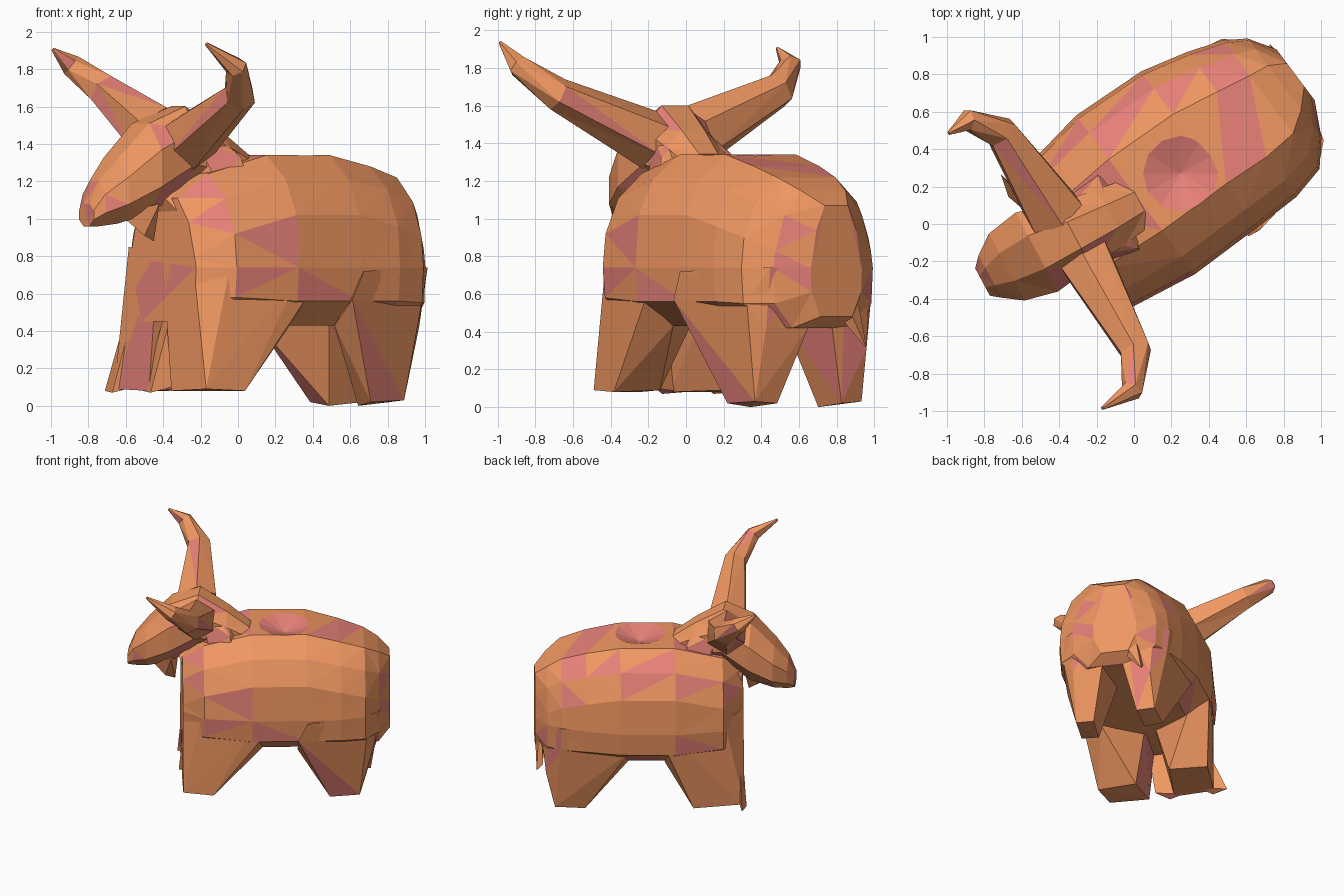
import bpy, bmesh, math, random
from mathutils import Vector

if "Cube" in bpy.data.objects:
    bpy.data.objects.remove(bpy.data.objects["Cube"])

random.seed(4)


def material(name, rgb):
    m = bpy.data.materials.new(name)
    m.diffuse_color = (*rgb, 1)
    m.use_nodes = True
    m.node_tree.nodes["Principled BSDF"].inputs["Base Color"].default_value = m.diffuse_color
    return m


TAN = material("tan_hide", (0.87, 0.31, 0.12))
PINK = material("pink_hide", (0.80, 0.22, 0.19))


def world(u, v, z):
    """Body frame (u to the rear, v to the left) turned into the model frame."""
    return Vector((0.8 * u - 0.6 * v, 0.6 * u + 0.8 * v, z))


def finish(name, bm, pink=0.15):
    bmesh.ops.recalc_face_normals(bm, faces=bm.faces)
    for f in bm.faces:
        f.material_index = int(random.random() < pink)
    me = bpy.data.meshes.new(name)
    bm.to_mesh(me)
    bm.free()
    me.materials.append(TAN)
    me.materials.append(PINK)
    ob = bpy.data.objects.new(name, me)
    bpy.context.collection.objects.link(ob)
    return ob


def loft(name, rings, pink=0.15):
    bm = bmesh.new()
    vs = [[bm.verts.new(p) for p in r] for r in rings]
    n = len(rings[0])
    for a, b in zip(vs, vs[1:]):
        for i in range(n):
            j = (i + 1) % n
            bm.faces.new((a[i], a[j], b[j], b[i]))
    bm.faces.new(vs[0])
    bm.faces.new(vs[-1])
    bmesh.ops.triangulate(bm, faces=bm.faces)
    return finish(name, bm, pink)


def hull(name, pts, pink=0.15):
    bm = bmesh.new()
    for p in pts:
        bm.verts.new(p)
    bmesh.ops.convex_hull(bm, input=bm.verts)
    for v in [v for v in bm.verts if not v.link_faces]:
        bm.verts.remove(v)
    return finish(name, bm, pink)


def ring(c, side, up, a, b, n):
    return [c + side * a * math.cos(t) + up * b * math.sin(t)
            for t in (2 * math.pi * (i + 0.5) / n for i in range(n))]


# Body: half profile mirrored at each station (u, centre v, half width, top, bottom)
def body_ring(u, c, w, t, b):
    half = [(0.45 * w, t - 0.01), (0.78 * w, t - 0.14), (0.96 * w, t - 0.33),
            (w, 0.74), (0.97 * w, b + 0.13), (0.62 * w, b)]
    return ([world(u, c + x, z) for x, z in half]
            + [world(u, c - x, z) for x, z in reversed(half)])


stations = [(-0.43, 0.10, 0.30, 1.12, 0.45), (-0.27, 0.12, 0.47, 1.25, 0.45),
            (0.10, 0.12, 0.53, 1.35, 0.43), (0.52, 0.11, 0.52, 1.35, 0.43),
            (0.78, 0.08, 0.485, 1.29, 0.43), (0.97, 0.07, 0.43, 1.23, 0.42),
            (1.08, 0.10, 0.33, 1.16, 0.42), (1.17, 0.12, 0.17, 1.08, 0.48)]
body = loft("body", [body_ring(*s) for s in stations])

# Round shallow dish sunk in the back
DISH = Vector((0.25, 0.27, 1.27))
bm = bmesh.new()
bmesh.ops.create_cone(bm, cap_ends=True, segments=12, radius1=0.004, radius2=0.57, depth=0.2)
bmesh.ops.translate(bm, verts=bm.verts, vec=DISH + Vector((0, 0, 0.1)))
cutter = finish("dish_cutter", bm)
cutter.hide_render = True
mod = body.modifiers.new("dish", "BOOLEAN")
mod.operation, mod.object, mod.solver = "DIFFERENCE", cutter, "EXACT"
bpy.context.view_layer.objects.active = body
bpy.ops.object.modifier_apply(modifier=mod.name)
bpy.data.objects.remove(cutter)
for f in body.data.polygons:
    if (f.center - DISH).xy.length < 0.19 and f.normal.z > 0.3 and 1.2 < f.center.z < 1.335:
        f.material_index = 1

# Legs: broad thighs tapering to small feet; the left feet stand further back
front = [(-0.43, 0.28, 0.85), (-0.43, 0.02, 0.80), (-0.28, 0.44, 0.80), (0.12, 0.52, 0.72),
         (0.16, 0.51, 0.57), (0.18, 0.34, 0.43), (0.0, 0.02, 0.55),
         (-0.43, 0.41, 0.09), (-0.20, 0.45, 0.08), (-0.43, 0.10, 0.08), (-0.19, 0.15, 0.09)]
rear = [(0.45, 0.50, 0.57), (0.45, 0.34, 0.43), (0.52, 0.51, 0.72), (0.97, 0.43, 0.74),
        (0.98, 0.41, 0.55), (1.08, 0.33, 0.74), (1.14, 0.12, 0.74), (1.03, 0.32, 0.42),
        (1.08, 0.08, 0.42), (0.7, 0.04, 0.46),
        (0.70, 0.33, 0.02), (0.93, 0.32, 0.03), (0.72, 0.19, 0.0), (0.94, 0.18, 0.02)]
for side, s in (("right", -1), ("left", 1)):
    fs, rs = (0.16, 0.09) if s > 0 else (0, 0)
    hull("front_leg_" + side,
         [world(u + (fs if z < 0.1 and u > -0.3 else 0), 0.12 + s * v, z) for u, v, z in front])
    pts = [world(u + (rs if z < 0.1 else 0), 0.08 + s * v, z) for u, v, z in rear]
    if s > 0:
        pts.append(world(1.09, 0.38, 0.31))
    hull("rear_leg_" + side, pts)

# Hair tufts over the front feet
for name, v in (("inner", -0.22), ("outer", 0.12)):
    hull("foot_tuft_" + name, [world(u, v + w, z) for u, w, z in
         [(-0.41, 0.22, 0.6), (-0.40, 0.36, 0.45), (-0.38, 0.30, 0.1),
          (-0.45, 0.40, 0.07), (-0.41, 0.52, 0.08)]], 0.3)

# Tail tuft at the rear
hull("tail", [world(*p) for p in
     [(1.13, 0.05, 0.80), (1.13, 0.24, 0.80), (1.17, 0.16, 0.6), (1.10, 0.12, 0.55),
      (1.16, 0.33, 0.31), (1.11, 0.33, 0.36)]], 0)

# Head and neck: muzzle to shoulder (x, y, z, half width, half height)
P, UP = Vector((0.47, -0.88, 0)), Vector((0, 0, 1))
head = [(-0.81, -0.31, 1.02, 0.09, 0.065), (-0.77, -0.28, 1.08, 0.14, 0.13),
        (-0.68, -0.23, 1.15, 0.22, 0.19),
        (-0.52, -0.15, 1.27, 0.26, 0.26), (-0.32, -0.06, 1.38, 0.21, 0.24),
        (-0.12, 0.04, 1.32, 0.18, 0.16), (0.03, 0.12, 1.26, 0.15, 0.09)]
loft("head", [ring(Vector(h[:3]), P, UP, h[3], h[4], 8) for h in head])

hull("neck", [Vector(p) for p in
     [(-0.52, -0.02, 1.1), (-0.38, -0.25, 1.1), (-0.52, 0.03, 0.95), (-0.26, -0.32, 0.97),
      (-0.05, -0.18, 1.2), (-0.30, 0.22, 1.2), (-0.2, 0.0, 1.35)]])
hull("beard", [Vector(p) for p in
     [(-0.64, -0.28, 1.03), (-0.5, -0.08, 1.06), (-0.42, -0.3, 1.08),
      (-0.45, -0.2, 0.88), (-0.5, -0.26, 0.91)]], 0)


# Ears and horns
def ear(name, s):
    c, back = Vector((-0.30, -0.05, 0)), Vector((0.88, 0.47, 0))
    pts = [(0.0, 0.12, 1.22), (0.0, 0.14, 1.44), (0.12, 0.12, 1.46), (0.22, 0.08, 1.42),
           (0.31, 0.13, 1.24), (0.27, 0.25, 1.20), (0.24, 0.22, 1.33), (0.1, 0.23, 1.18)]
    hull(name, [c + back * a + P * s * b + UP * z for a, b, z in pts])


def horn(name, path):
    pts = [Vector(p[:3]) for p in path]
    rings = []
    for i, p in enumerate(path):
        t = (pts[min(i + 1, len(pts) - 1)] - pts[max(i - 1, 0)]).normalized()
        side = t.cross(UP).normalized()
        rings.append(ring(pts[i], side, side.cross(t), p[3], p[3], 6))
    loft(name, rings)


ear("ear_right", 1)
ear("ear_left", -1)
horn("horn_left", [(-0.42, 0.05, 1.44, 0.17), (-0.71, 0.49, 1.68, 0.095),
                   (-0.89, 0.555, 1.82, 0.06), (-0.99, 0.485, 1.905, 0.01)])
horn("horn_right", [(-0.27, -0.17, 1.41, 0.16), (0.01, -0.68, 1.66, 0.09),
                    (-0.01, -0.89, 1.81, 0.06), (-0.17, -0.985, 1.935, 0.01)])
